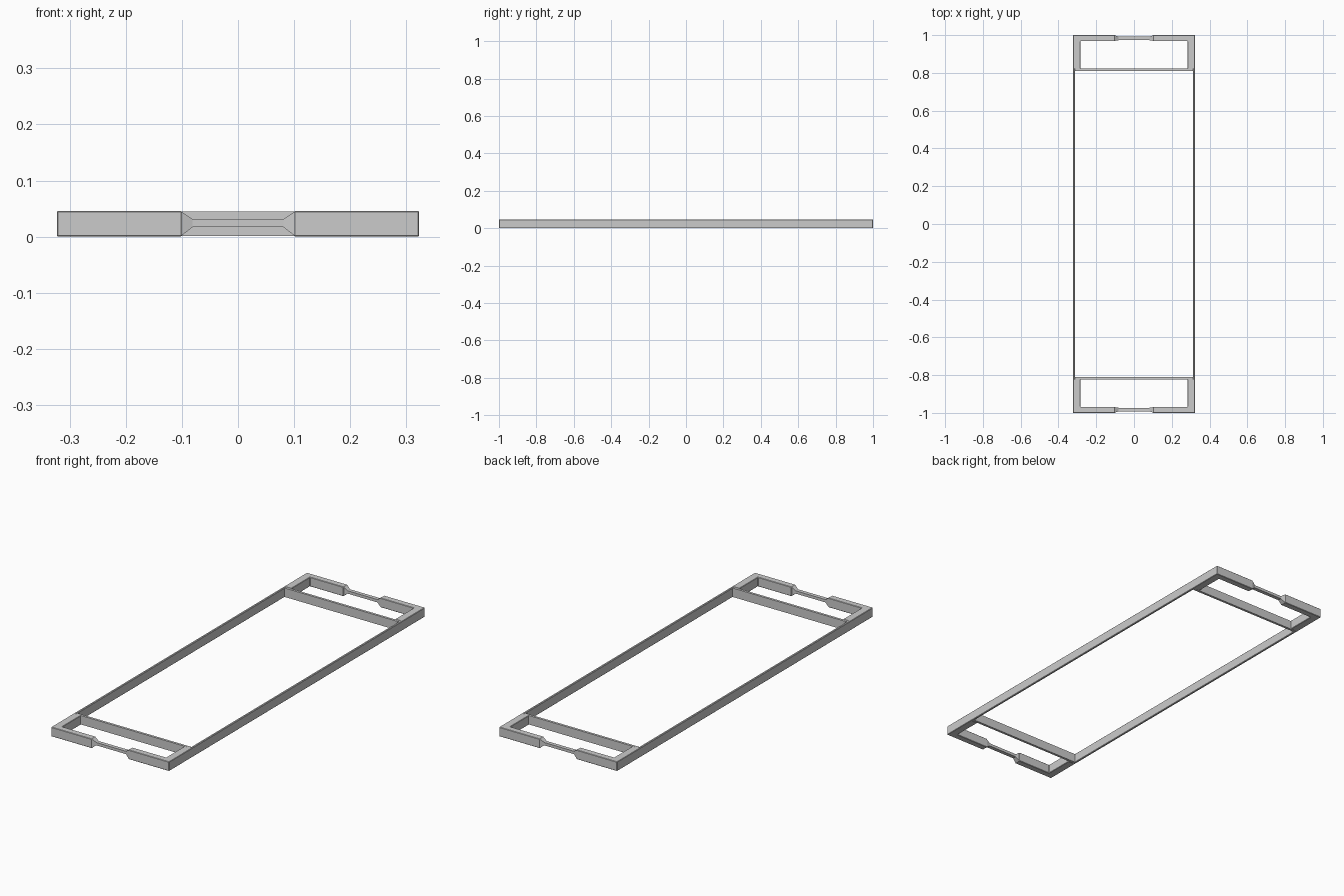
import bpy, bmesh

if "Cube" in bpy.data.objects:
    bpy.data.objects.remove(bpy.data.objects["Cube"])

H = 0.046      # frame height
W = 0.323      # half width
CUT = 0.1      # where the end bars narrow into the grip


def make_object(name, bm, mirror_x=False, mirror_y=False, bevel=0.0):
    bmesh.ops.recalc_face_normals(bm, faces=bm.faces)
    mesh = bpy.data.meshes.new(name)
    bm.to_mesh(mesh)
    bm.free()
    ob = bpy.data.objects.new(name, mesh)
    bpy.context.collection.objects.link(ob)
    if bevel:
        mod = ob.modifiers.new("edge_bevel", 'BEVEL')
        mod.width = bevel
        mod.segments = 1
        mod.limit_method = 'ANGLE'
    if mirror_x or mirror_y:
        mod = ob.modifiers.new("mirror", 'MIRROR')
        mod.use_axis = (mirror_x, mirror_y, False)
        mod.use_clip = False
        mod.use_mirror_merge = False
    return ob


def prism(outline, z0, z1):
    bm = bmesh.new()
    face = bm.faces.new([bm.verts.new((x, y, z0)) for x, y in outline])
    new = bmesh.ops.extrude_face_region(bm, geom=[face])["geom"]
    top = [v for v in new if isinstance(v, bmesh.types.BMVert)]
    bmesh.ops.translate(bm, verts=top, vec=(0, 0, z1 - z0))
    return bm


# Side frame: thin rail that thickens at each end and turns into the end bars
end = [(W, 1.0), (CUT, 1.0), (CUT, 0.968), (0.284, 0.968), (0.284, 0.822), (0.312, 0.822)]
outline = end + [(x, -y) for x, y in reversed(end)]
make_object("side_frame", prism(outline, 0, H), mirror_x=True, bevel=0.002)

# Thin cross bars dividing the ends from the long opening
bar = [(-0.312, 0.810), (0.312, 0.810), (0.312, 0.822), (-0.312, 0.822)]
make_object("cross_bar", prism(bar, 0.001, H - 0.001), mirror_y=True)

# Grips: full section tapering to a slim handle in the middle of each end
bm = bmesh.new()
big = (0.970, 0.998, 0.002, H - 0.002)
slim = (0.973, 0.992, 0.017, 0.031)
rings = []
for x, (y0, y1, z0, z1) in ((-CUT, big), (-0.081, slim), (0.081, slim), (CUT, big)):
    rings.append([bm.verts.new((x, y, z)) for y, z in ((y0, z0), (y1, z0), (y1, z1), (y0, z1))])
for a, b in zip(rings, rings[1:]):
    for i in range(4):
        j = (i + 1) % 4
        bm.faces.new((a[i], a[j], b[j], b[i]))
bm.faces.new(rings[0])
bm.faces.new(rings[-1])
make_object("grip", bm, mirror_y=True)
